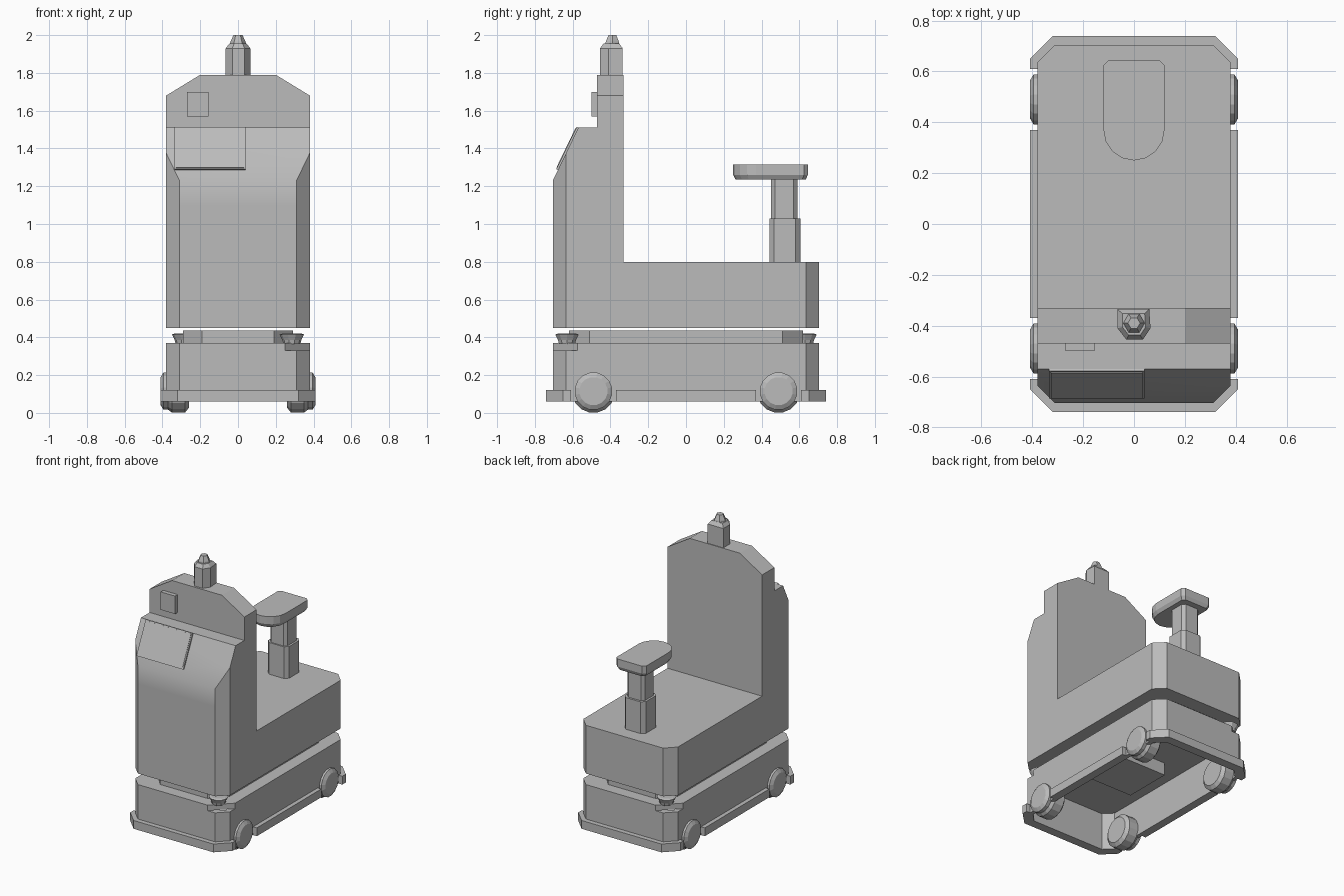
import bpy, bmesh, math
from mathutils import Vector, Matrix

if "Cube" in bpy.data.objects:
    bpy.data.objects.remove(bpy.data.objects["Cube"])

grey = bpy.data.materials.new("plain grey")
grey.use_nodes = True
grey.diffuse_color = (0.5, 0.5, 0.5, 1)
grey.node_tree.nodes["Principled BSDF"].inputs["Base Color"].default_value = (0.5, 0.5, 0.5, 1)


def finish(name, bm):
    bmesh.ops.recalc_face_normals(bm, faces=bm.faces[:])
    mesh = bpy.data.meshes.new(name)
    bm.to_mesh(mesh)
    bm.free()
    mesh.materials.append(grey)
    obj = bpy.data.objects.new(name, mesh)
    bpy.context.scene.collection.objects.link(obj)
    return obj


def loft(bm, loops, closed=False):
    """Skin a stack of equal-length point loops; cap the ends or close into a ring."""
    rings = [[bm.verts.new(p) for p in loop] for loop in loops]
    pairs = list(zip(rings, rings[1:]))
    if closed:
        pairs.append((rings[-1], rings[0]))
    else:
        bm.faces.new(rings[0])
        bm.faces.new(rings[-1])
    for a, b in pairs:
        for i in range(len(a)):
            j = (i + 1) % len(a)
            bm.faces.new((a[i], a[j], b[j], b[i]))


def prism(name, outline, z0, z1):
    bm = bmesh.new()
    loft(bm, [[(x, y, z) for x, y in outline] for z in (z0, z1)])
    return finish(name, bm)


def stack(name, sections):
    bm = bmesh.new()
    loft(bm, [[(x, y, z) for x, y in outline] for outline, z in sections])
    return finish(name, bm)


def ring(name, outer, inner, z0, z1):
    bm = bmesh.new()
    loft(bm, [[(x, y, z) for x, y in o] for o, z in
              ((outer, z0), (outer, z1), (inner, z1), (inner, z0))], closed=True)
    return finish(name, bm)


def chamfered(hx, hy, cx, cy=None, notch=0):
    """Rectangle with cut corners; notch deepens two opposite corners."""
    cy = cy or cx
    n = notch
    return [(hx, hy - cy), (hx - cx, hy), (cx + n - hx, hy), (-hx, hy - cy - n),
            (-hx, cy - hy), (cx - hx, -hy), (hx - cx - n, -hy), (hx, cy + n - hy)]


def polygon(cx, cy, r, sides, turn=0):
    return [(cx + r * math.cos(turn + math.tau * i / sides),
             cy + r * math.sin(turn + math.tau * i / sides)) for i in range(sides)]


def shift(outline, y):
    return [(px, py + y) for px, py in outline]


def box(name, x0, x1, y0, y1, z0, z1):
    return prism(name, [(x0, y0), (x1, y0), (x1, y1), (x0, y1)], z0, z1)


# Upper body: side profile extruded across, then corners sliced off
profile = [(-0.705, 0.45), (-0.705, 1.1), (-0.705, 1.23), (-0.57, 1.51), (-0.47, 1.51),
           (-0.47, 1.79), (-0.33, 1.79), (-0.33, 0.8), (0.705, 0.8), (0.705, 0.45)]
bm = bmesh.new()
loft(bm, [[(x, y, z) for y, z in profile] for x in (-0.38, 0.38)])
cuts = [((0.38 * s, 0.635 * e, 0), (s, e, 0)) for s in (-1, 1) for e in (-1, 1)]
cuts += [((0.2 * s, 0, 1.79), (0.11 * s, 0, 0.18)) for s in (-1, 1)]
for point, normal in cuts:
    cut = bmesh.ops.bisect_plane(bm, geom=bm.verts[:] + bm.edges[:] + bm.faces[:],
                                 plane_co=point, plane_no=Vector(normal).normalized(),
                                 clear_outer=True)
    rim = [g for g in cut["geom_cut"] if isinstance(g, bmesh.types.BMEdge)]
    bmesh.ops.holes_fill(bm, edges=rim, sides=0)
body = finish("upper_body", bm)
bpy.ops.object.select_all(action="DESELECT")
body.select_set(True)
bpy.context.view_layer.objects.active = body
bpy.ops.object.shade_smooth_by_angle(angle=math.radians(29))

# Tilted screen with a slim raised frame, and a small front panel
slope = Vector((0, 0.135, 0.28)).normalized()
out = Vector((0, -slope.z, slope.y))
for name, grow, depth in (("screen_frame", 0, 0.012), ("screen", -0.008, 0.015)):
    bm = bmesh.new()
    centre = Vector((-0.147, -0.622, 1.397))
    hx, hs = 0.188 + grow, 0.124 + grow
    loft(bm, [[centre + Vector((a * hx, 0, 0)) + slope * (b * hs) + out * d
               for a, b in ((-1, -1), (1, -1), (1, 1), (-1, 1))] for d in (-0.01, depth)])
    finish(name, bm)
box("front_panel", -0.27, -0.155, -0.5, -0.46, 1.57, 1.70)

# Beacon on top of the column
base = [(-0.065, -0.335), (0.06, -0.335), (0.065, -0.41), (0.035, -0.455), (-0.03, -0.455), (-0.065, -0.41)]
stack("beacon_base", [(base, 1.785), (base, 1.93),
                      ([(x * 0.7, (y + 0.395) * 0.7 - 0.395) for x, y in base], 1.955)])
stack("beacon_cap", [(polygon(0, -0.39, 0.045, 6), 1.94), (polygon(0, -0.39, 0.04, 6), 1.965),
                     (polygon(0, -0.39, 0.024, 6), 2.0)])

# Stool: two-stage post and a seat rounded at the front
prism("lower_post", shift(chamfered(0.085, 0.082, 0.025), 0.523), 0.79, 1.03)
prism("upper_post", shift(chamfered(0.07, 0.07, 0.02), 0.52), 1.02, 1.25)
seat = [(0.12, 0.625), (0.1, 0.645), (-0.1, 0.645), (-0.12, 0.625)]
seat += [(0.12 * math.cos(a), 0.37 + 0.12 * math.sin(a))
         for a in (math.pi * (1 + i / 8) for i in range(9))]
under = [(x * 0.88, (y - 0.46) * 0.94 + 0.46) for x, y in seat]
stack("seat", [(under, 1.235), (seat, 1.26), (seat, 1.315)])

# Chassis: hollow lower shell, notched lid and neck
ring("chassis_shell", chamfered(0.38, 0.705, 0.07), chamfered(0.35, 0.675, 0.06), 0.06, 0.33)
prism("chassis_lid", chamfered(0.38, 0.705, 0.07, notch=0.06), 0.33, 0.37)
prism("neck", chamfered(0.29, 0.62, 0.1, 0.11), 0.37, 0.435)
box("underside_unit", -0.18, 0.18, -0.25, 0.1, 0.24, 0.335)

# Corner scanners, on two opposite corners
for name, s in (("front_scanner", 1), ("rear_scanner", -1)):
    x, y = 0.285 * s, -0.63 * s
    stack(name, [(polygon(x, y, 0.045, 10), 0.365), (polygon(x, y, 0.05, 10), 0.385),
                 (polygon(x, y, 0.065, 10), 0.415), (polygon(x, y, 0.05, 10), 0.42)])

# Bumpers: end pieces with cut corners and straight side rails
for name, e in (("front_bumper", -1), ("rear_bumper", 1)):
    half = [(0.36, 0.61), (0.41, 0.61), (0.41, 0.65), (0.32, 0.74)]
    inner = [(-0.30, 0.69), (0.30, 0.69), (0.36, 0.64)]
    outline = half + [(-x, y) for x, y in reversed(half)] + [(-0.36, 0.64)] + inner
    prism(name, [(x, y * e) for x, y in outline], 0.06, 0.12)
for name, s in (("right_rail", -1), ("left_rail", 1)):
    box(name, *sorted((0.37 * s, 0.41 * s)), -0.37, 0.37, 0.06, 0.12)


# Wheels: tread inside the shell and a tapered hub disc outside
def wheel(name, s, y, sections):
    bm = bmesh.new()
    loft(bm, [[(x * s, y + a, 0.115 + b) for a, b in polygon(0, 0, r, 16, math.pi / 16)]
              for x, r in sections])
    finish(name, bm)


for side, s in (("right", -1), ("left", 1)):
    for end, y in (("front", -0.49), ("rear", 0.49)):
        wheel(f"{end}_{side}_wheel", s, y, ((0.26, 0.09), (0.28, 0.115), (0.35, 0.115), (0.37, 0.1)))
        wheel(f"{end}_{side}_hub", s, y, ((0.36, 0.1), (0.395, 0.1), (0.41, 0.075)))
